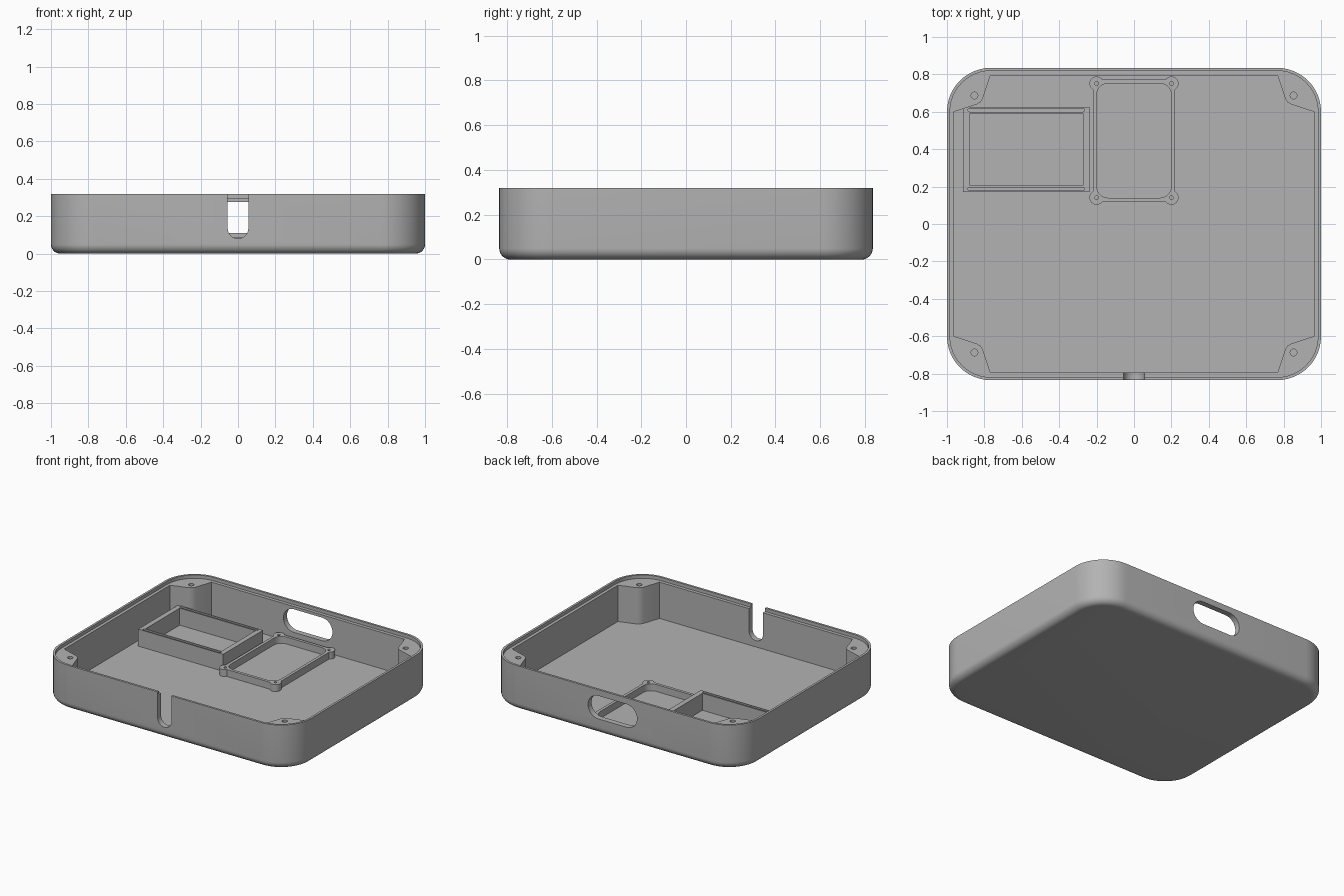
import bpy, bmesh, math

cube = bpy.data.objects.get("Cube")
if cube:
    bpy.data.objects.remove(cube, do_unlink=True)

grey = bpy.data.materials.new("plain grey")
grey.use_nodes = True
GREY = (0.45, 0.45, 0.45, 1)
grey.diffuse_color = GREY
grey.node_tree.nodes["Principled BSDF"].inputs["Base Color"].default_value = GREY


def rounded_rect(hx, hy, r, seg=12, cx=0, cy=0):
    """Counter-clockwise outline of a rectangle with round corners."""
    pts = []
    for k, (sx, sy) in enumerate([(1, 1), (-1, 1), (-1, -1), (1, -1)]):
        for i in range(seg + 1):
            a = math.pi / 2 * (k + i / seg)
            pts.append((cx + sx * (hx - r) + r * math.cos(a),
                        cy + sy * (hy - r) + r * math.sin(a)))
    return pts


def circle(cx, cy, r, n=24):
    return [(cx + r * math.cos(2 * math.pi * i / n),
             cy + r * math.sin(2 * math.pi * i / n)) for i in range(n)]


def loft(name, rings):
    """Closed solid through equal-length rings of 3D points."""
    bm = bmesh.new()
    loops = [[bm.verts.new(p) for p in ring] for ring in rings]
    for a, b in zip(loops, loops[1:]):
        for i in range(len(a)):
            j = (i + 1) % len(a)
            bm.faces.new((a[i], a[j], b[j], b[i]))
    bm.faces.new(loops[0][::-1])
    bm.faces.new(loops[-1])
    bmesh.ops.remove_doubles(bm, verts=bm.verts, dist=1e-5)
    bmesh.ops.recalc_face_normals(bm, faces=bm.faces)
    mesh = bpy.data.meshes.new(name)
    bm.to_mesh(mesh)
    bm.free()
    obj = bpy.data.objects.new(name, mesh)
    mesh.materials.append(grey)
    bpy.context.collection.objects.link(obj)
    return obj


def prism(name, pts, z0, z1):
    return loft(name, [[(x, y, z) for x, y in pts] for z in (z0, z1)])


def wall_prism(name, pts, y0, y1):
    """Prism through the wall, outline given in x and z."""
    return loft(name, [[(x, y, z) for x, z in pts] for y in (y0, y1)])


def select_only(obj):
    bpy.ops.object.select_all(action='DESELECT')
    obj.select_set(True)
    bpy.context.view_layer.objects.active = obj


def combine(target, tool, operation='DIFFERENCE'):
    tool.hide_render = True
    mod = target.modifiers.new("combine", 'BOOLEAN')
    mod.operation, mod.object, mod.solver = operation, tool, 'EXACT'
    select_only(target)
    bpy.ops.object.modifier_apply(modifier=mod.name)
    bpy.data.objects.remove(tool, do_unlink=True)


def finish(obj):
    select_only(obj)
    bpy.ops.object.shade_smooth_by_angle(angle=math.radians(30))


HX, HY, R, TOP = 1.0, 0.835, 0.235, 0.32
STEP, FLOOR, FILLET = 0.296, 0.035, 0.05

# Tray body with rounded bottom edge
rings = []
for i in range(9):
    a = math.pi / 2 * i / 8
    d = FILLET * (1 - math.sin(a))
    z = FILLET * (1 - math.cos(a))
    rings.append([(x, y, z) for x, y in rounded_rect(HX - d, HY - d, R - d)])
rings.append([(x, y, TOP) for x, y in rounded_rect(HX, HY, R)])
tray = loft("tray", rings)

# Stepped rim for the lid
lip = 0.016
combine(tray, prism("rim_cutter", rounded_rect(HX - lip, HY - lip, R - lip), STEP, 1))

# Cavity, whose corners leave solid screw posts
corner = [(0.962, 0.60), (0.845, 0.638), (0.822, 0.65), (0.808, 0.672), (0.767, 0.795)]
outline = []
for sx, sy in [(1, 1), (-1, 1), (-1, -1), (1, -1)]:
    pts = [(sx * x, sy * y) for x, y in corner]
    outline += pts if sx * sy > 0 else pts[::-1]
combine(tray, prism("cavity_cutter", outline, FLOOR, 1))

# Screw holes in the corner posts
for sx in (1, -1):
    for sy in (1, -1):
        combine(tray, prism("hole_cutter", circle(sx * 0.853, sy * 0.687, 0.018), 0.12, 1))

# Cable slot in the front wall, open at the top
w, low = 0.055, 0.135
slot = [(w * math.cos(a), low + w * math.sin(a))
        for a in [math.pi * (1 + i / 16) for i in range(17)]]
combine(tray, wall_prism("slot_cutter", slot + [(w, 1), (-w, 1)], -0.9, -0.75))

# Long round-ended opening in the back wall
opening = rounded_rect(0.195, 0.083, 0.0829, 10, 0, 0.193)
combine(tray, wall_prism("opening_cutter", opening, 0.75, 0.9))
finish(tray)

# Battery box with a groove in each long wall
bx, by = -0.576, 0.398
BOX_TOP = 0.157
box = prism("battery_box", rounded_rect(0.338, 0.227, 0, 1, bx, by), FLOOR - 0.01, BOX_TOP)
combine(box, prism("box_cutter", rounded_rect(0.302, 0.193, 0, 1, bx, by), 0, 1))
for s in (1, -1):
    groove = rounded_rect(0.312, 0.009, 0.0089, 4, bx, by + s * 0.211)
    combine(box, prism("groove_cutter", groove, BOX_TOP - 0.02, 1))
finish(box)

# Board frame with four screw bosses
FRAME_TOP, fy = 0.085, 0.446
frame = prism("board_frame", rounded_rect(0.22, 0.327, 0.02, 4, 0, fy), FLOOR - 0.01, FRAME_TOP)
bosses = [(sx * 0.2, fy + sy * 0.305) for sx in (1, -1) for sy in (1, -1)]
for x, y in bosses:
    combine(frame, prism("boss", circle(x, y, 0.038), FLOOR - 0.01, FRAME_TOP), 'UNION')
combine(frame, prism("frame_cutter", rounded_rect(0.199, 0.306, 0.06, 6, 0, fy), 0, 1))
for x, y in bosses:
    combine(frame, prism("boss_hole_cutter", circle(x, y, 0.01, 16), FLOOR, 1))
finish(frame)
